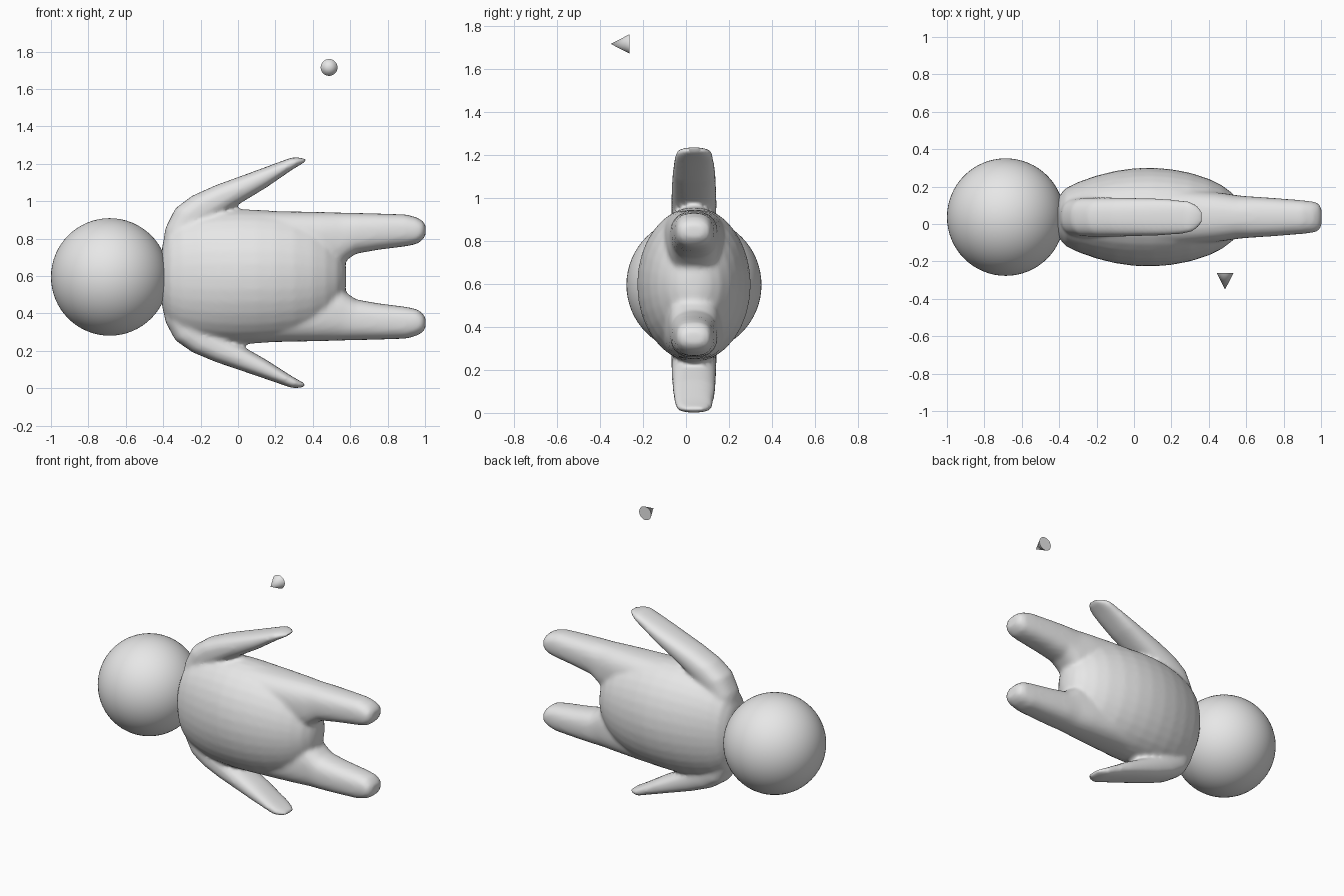
import bpy, bmesh, math
from mathutils import Vector

if "Cube" in bpy.data.objects:
    bpy.data.objects.remove(bpy.data.objects["Cube"])

CY, CZ = 0.037, 0.597          # centre line of the lying figure

grey = bpy.data.materials.new("plain grey")
grey.diffuse_color = (0.8, 0.8, 0.8, 1)
grey.use_nodes = True
grey.node_tree.nodes["Principled BSDF"].inputs["Base Color"].default_value = grey.diffuse_color


def loft(bm, rings, power=2.0, sides=32):
    """Skin rings given as (outer x, outer z, inner x, inner z, half depth)."""
    loops = []
    for x1, z1, x2, z2, hy in rings:
        mid = Vector(((x1 + x2) / 2, CY, CZ + (z1 + z2) / 2))
        half = Vector(((x1 - x2) / 2, 0, (z1 - z2) / 2))
        loop = []
        for i in range(sides):
            a = 2 * math.pi * i / sides
            c, s = math.cos(a), math.sin(a)
            c = math.copysign(abs(c) ** (2 / power), c)
            s = math.copysign(abs(s) ** (2 / power), s)
            loop.append(bm.verts.new(mid + half * c + Vector((0, hy * s, 0))))
        loops.append(loop)
    for a, b in zip(loops, loops[1:]):
        for i in range(sides):
            j = (i + 1) % sides
            bm.faces.new((a[i], a[j], b[j], b[i]))
    bm.faces.new(loops[0])
    bm.faces.new(loops[-1])


# Torso: x, half height, half depth
torso = [(-.414, .10, .06), (-.40, .19, .115), (-.365, .265, .155), (-.3, .31, .187),
         (-.2, .34, .222), (-.1, .355, .247), (0, .36, .261), (.1, .358, .264),
         (.2, .35, .256), (.3, .332, .237), (.4, .295, .205), (.47, .25, .17),
         (.53, .18, .125), (.565, .11, .075), (.578, .05, .03)]
# Leg: x, outer z, inner z, half depth
leg = [(.1, .352, .1, .15), (.3, .348, .06, .145), (.45, .345, .05, .132),
       (.55, .342, .06, .117), (.585, .341, .09, .113), (.63, .34, .122, .11),
       (.75, .337, .143, .102), (.9, .332, .162, .09), (.96, .315, .175, .083),
       (.99, .295, .2, .072), (1.003, .275, .22, .045)]
# Arm: outer x z, inner x z, half depth
arm = [(-.41, .12, -.25, .1, .09), (-.388, .26, -.2, .2, .1), (-.335, .365, -.15, .28, .104),
       (-.245, .432, -.08, .33, .105), (-.12, .488, -.02, .372, .104), (.1, .568, .15, .475, .1),
       (.29, .638, .285, .568, .088), (.335, .636, .32, .59, .07), (.366, .628, .355, .61, .045)]

bm = bmesh.new()
loft(bm, [(x, h, x, -h, d) for x, h, d in torso])
for side in (1, -1):
    loft(bm, [(x, o * side, x, i * side, d) for x, o, i, d in leg], 2.5)
    k = 1 if side > 0 else -0.935      # lower arm lies closer to the torso
    loft(bm, [(a, b * k, c, d * k, e) for a, b, c, d, e in arm], 2.5)
bmesh.ops.recalc_face_normals(bm, faces=bm.faces)
mesh = bpy.data.meshes.new("body")
bm.to_mesh(mesh)
bm.free()
body = bpy.data.objects.new("body", mesh)
bpy.context.collection.objects.link(body)
mesh.materials.append(grey)

# Fuse the limbs and torso into one soft skin
fuse = body.modifiers.new("fuse", 'REMESH')
fuse.mode = 'VOXEL'
fuse.voxel_size = 0.013
fuse.use_smooth_shade = True
soft = body.modifiers.new("soften", 'SMOOTH')
soft.factor = 0.5
soft.iterations = 8

# Head
bpy.ops.mesh.primitive_uv_sphere_add(segments=64, ring_count=32, radius=.314,
                                     location=(-.686, CY, .595))
head = bpy.context.object
head.name = "head"
bpy.ops.object.shade_smooth()
head.data.materials.append(grey)

# Small floating cone, tip towards the front
bpy.ops.mesh.primitive_cone_add(vertices=32, radius1=.045, depth=.088,
                                location=(.487, -.306, 1.715), rotation=(math.pi / 2, 0, 0))
cone = bpy.context.object
cone.name = "floating_cone"
bpy.ops.object.shade_smooth_by_angle()
cone.data.materials.append(grey)
